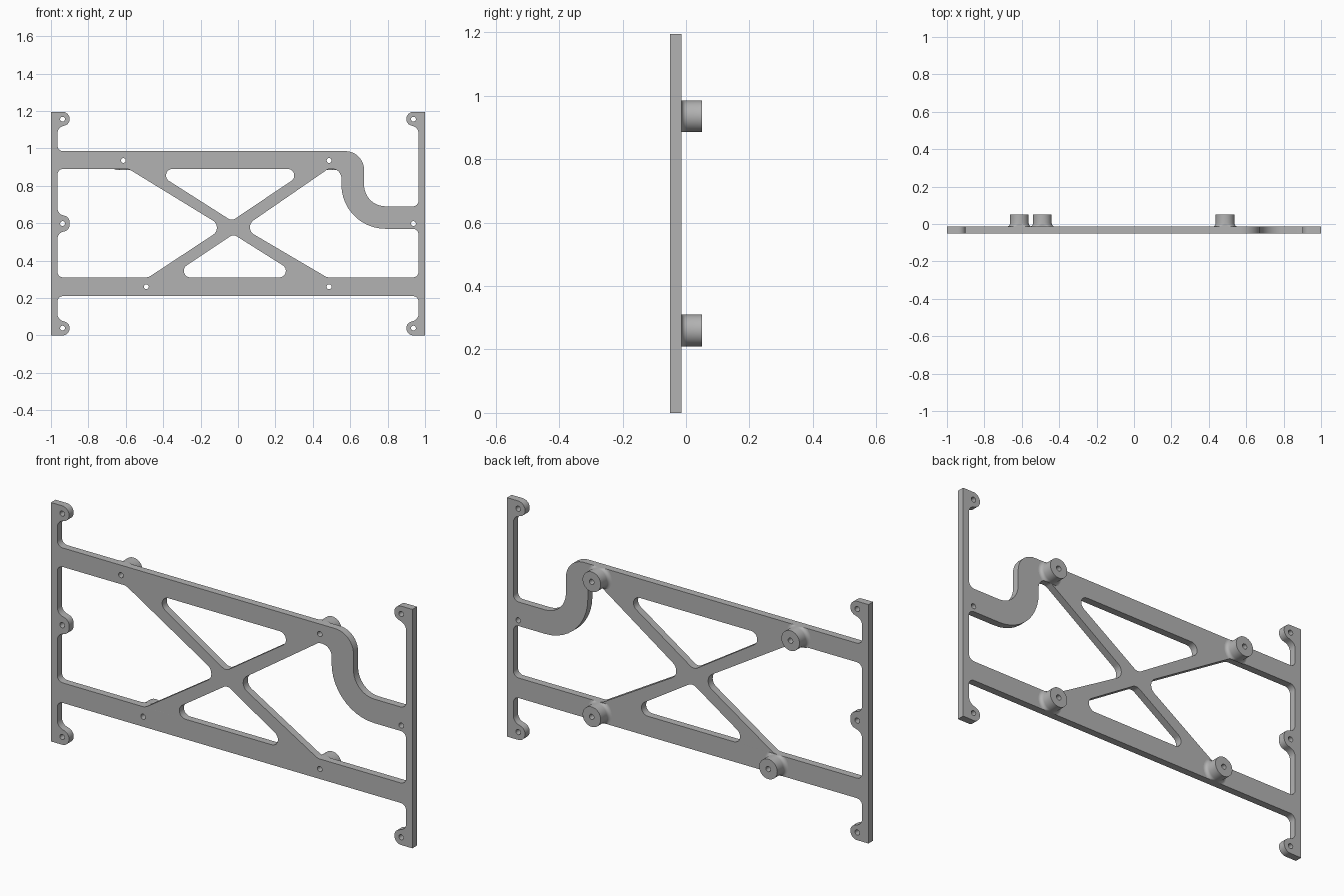
import bpy, bmesh, math
from mathutils import Vector

default = bpy.data.objects.get("Cube")
if default:
    bpy.data.objects.remove(default)

grey = bpy.data.materials.new("plain_grey")
grey.use_nodes = True
grey.diffuse_color = (0.45, 0.45, 0.45, 1)
grey.node_tree.nodes["Principled BSDF"].inputs["Base Color"].default_value = (0.45, 0.45, 0.45, 1)

TOP = 1.195
BACK, FRONT, BOSS_END = -0.0135, -0.05, 0.05
POST = 0.965          # inner face of the posts
BAR_TOP, BAR_UNDER = 0.985, 0.89
LOW_TOP, LOW_UNDER = 0.31, 0.21
F = 0.03              # common fillet
BORE = 0.013


def rounded(corners):
    """Closed outline from (x, z, radius) corners with tangent arcs."""
    out = []
    n = len(corners)
    for i, (x, z, r) in enumerate(corners):
        p = Vector((x, z))
        if r == 0:
            out.append(p)
            continue
        a = (Vector(corners[i - 1][:2]) - p).normalized()
        b = (Vector(corners[(i + 1) % n][:2]) - p).normalized()
        half = a.angle(b) / 2
        centre = p + (a + b).normalized() * (r / math.sin(half))
        start = p + a * (r / math.tan(half)) - centre
        sweep = start.angle_signed(p + b * (r / math.tan(half)) - centre)
        steps = max(3, math.ceil(abs(sweep) / math.radians(9)))
        for k in range(steps + 1):
            t = -sweep * k / steps
            c, s = math.cos(t), math.sin(t)
            out.append(centre + Vector((start.x * c - start.y * s, start.x * s + start.y * c)))
    return out


def circle(x, z, r, n=24):
    return [Vector((x + r * math.cos(math.tau * k / n), z + r * math.sin(math.tau * k / n)))
            for k in range(n)]


def end_tab(side, at_top):
    """Rounded screw tab at a post end, listed from the tip towards the bar."""
    pts = [(0.9, 0, 0.038), (0.9, 0.065, 0.035), (POST, 0.085, 0.04)]
    return [(side * x, TOP - z if at_top else z, r) for x, z, r in pts]


# Outer outline of the frame
outline = [(-1, 0, 0), (-1, TOP, 0)] + end_tab(-1, True)
outline += [(-POST, BAR_TOP, F), (0.674, BAR_TOP, 0.1), (0.674, 0.69, 0.115), (POST, 0.69, F)]
outline += end_tab(1, True)[::-1] + [(1, TOP, 0), (1, 0, 0)] + end_tab(1, False)
outline += [(POST, LOW_UNDER, F), (-POST, LOW_UNDER, F)] + end_tab(-1, False)[::-1]

# Openings around the crossed braces
left_window = [(-POST, BAR_UNDER, F), (-0.585, BAR_UNDER, 0.05), (-0.074, 0.577, 0.045),
               (-0.479, LOW_TOP, 0.05), (-POST, LOW_TOP, F), (-POST, 0.546, 0.04),
               (-0.9, 0.564, 0.035), (-0.9, 0.632, 0.035), (-POST, 0.65, 0.04)]
right_window = [(0.482, BAR_UNDER, F), (0.553, BAR_UNDER, 0.05), (0.553, 0.57, 0.235),
                (POST, 0.57, F), (POST, LOW_TOP, F), (0.476, LOW_TOP, 0.05), (0.025, 0.575, 0.045)]
top_window = [(-0.47, BAR_UNDER, 0.035), (0.38, BAR_UNDER, 0.035), (-0.033, 0.612, 0.035)]
low_window = [(-0.37, LOW_TOP, 0.035), (0.342, LOW_TOP, 0.035), (-0.025, 0.541, 0.035)]

bosses = {"upper_right": (-0.613, 0.935), "upper_left": (0.487, 0.935),
          "lower_right": (-0.49, 0.26), "lower_left": (0.487, 0.26)}
screw_holes = [(s * 0.938, z) for s in (-1, 1) for z in (0.039, 0.598, TOP - 0.039)]

loops = [rounded(c) for c in (outline, left_window, right_window, top_window, low_window)]
loops += [circle(x, z, BORE) for x, z in screw_holes + list(bosses.values())]


def finish(obj):
    obj.data.materials.clear()
    obj.data.materials.append(grey)
    bpy.ops.object.select_all(action='DESELECT')
    obj.select_set(True)
    bpy.context.view_layer.objects.active = obj
    bpy.ops.object.shade_smooth_by_angle(angle=math.radians(30))


# Flat frame: filled outline with openings, extruded
curve = bpy.data.curves.new("frame_outline", 'CURVE')
curve.dimensions = '2D'
curve.fill_mode = 'BOTH'
curve.extrude = (BACK - FRONT) / 2
for loop in loops:
    spline = curve.splines.new('POLY')
    spline.points.add(len(loop) - 1)
    for point, p in zip(spline.points, loop):
        point.co = (p.x, p.y, 0, 1)
    spline.use_cyclic_u = True
helper = bpy.data.objects.new("frame_outline", curve)
bpy.context.collection.objects.link(helper)
bpy.context.view_layer.update()
mesh = bpy.data.meshes.new_from_object(helper.evaluated_get(bpy.context.evaluated_depsgraph_get()))
bpy.data.objects.remove(helper)
bm = bmesh.new()
bm.from_mesh(mesh)
bmesh.ops.remove_doubles(bm, verts=bm.verts, dist=0.0001)
for v in bm.verts:
    x, z, d = v.co
    v.co = (x, (BACK + FRONT) / 2 - d, z)
bmesh.ops.recalc_face_normals(bm, faces=bm.faces)
bm.to_mesh(mesh)
bm.free()
frame = bpy.data.objects.new("frame_plate", mesh)
bpy.context.collection.objects.link(frame)
finish(frame)

# Bored standoff bosses with a flared foot, trimmed to the bar width
R, FLARE, SEGS = 0.05, 0.017, 48
profile = [(BORE, BACK), (BORE, BOSS_END), (R, BOSS_END)]
for k in range(7):
    t = math.pi / 2 * k / 6
    profile.append((R + FLARE * (1 - math.cos(t)), BACK + FLARE * (1 - math.sin(t))))
for name, (cx, cz) in bosses.items():
    bm = bmesh.new()
    rings = []
    for r, y in profile:
        ring = []
        for k in range(SEGS):
            a = math.tau * k / SEGS
            dz = max(-R, min(R, r * math.sin(a)))
            ring.append(bm.verts.new((cx + r * math.cos(a), y, cz + dz)))
        rings.append(ring)
    for lower, upper in zip(rings, rings[1:]):
        for k in range(SEGS):
            j = (k + 1) % SEGS
            bm.faces.new((lower[k], lower[j], upper[j], upper[k]))
    bmesh.ops.recalc_face_normals(bm, faces=bm.faces)
    # the bore wall and end cap fix the outward direction
    cap = next(f for f in bm.faces if all(abs(v.co.y - BOSS_END) < 1e-5 for v in f.verts))
    if cap.normal.y < 0:
        bmesh.ops.reverse_faces(bm, faces=bm.faces)
    mesh = bpy.data.meshes.new(name + "_boss")
    bm.to_mesh(mesh)
    bm.free()
    boss = bpy.data.objects.new(name + "_boss", mesh)
    bpy.context.collection.objects.link(boss)
    finish(boss)
